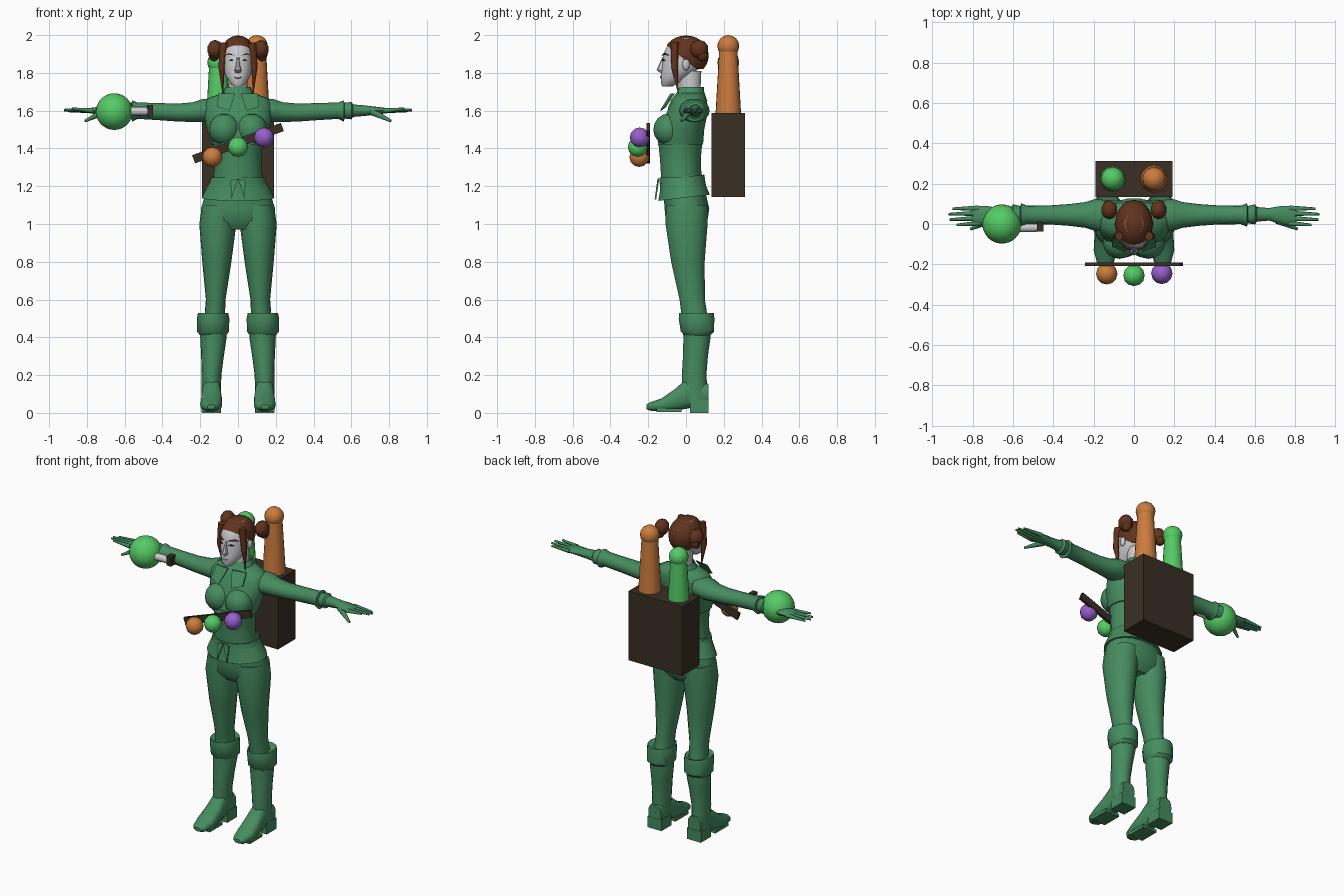
import bpy, bmesh
from math import sin, cos, pi, radians
from mathutils import Vector, Matrix

old = bpy.data.objects.get("Cube")
if old:
    bpy.data.objects.remove(old, do_unlink=True)


def material(name, *rgb):
    m = bpy.data.materials.new(name)
    m.use_nodes = True
    m.diffuse_color = (*rgb, 1)
    m.node_tree.nodes["Principled BSDF"].inputs["Base Color"].default_value = (*rgb, 1)
    return m


CLOTH = material("cloth green", .06, .26, .115)
SKIN = material("pale grey", .6, .6, .62)
HAIR = material("hair brown", .12, .033, .013)
WOOD = material("dark brown", .042, .028, .018)
LIME = material("bright green", .09, .6, .13)
ORANGE = material("orange", .6, .2, .047)
PURPLE = material("purple", .3, .115, .6)


def finish(name, bm, mat, angle=40):
    bmesh.ops.recalc_face_normals(bm, faces=bm.faces[:])
    mesh = bpy.data.meshes.new(name)
    bm.to_mesh(mesh)
    bm.free()
    mesh.materials.append(mat)
    for p in mesh.polygons:
        p.use_smooth = True
    mesh.set_sharp_from_angle(angle=radians(angle))
    ob = bpy.data.objects.new(name, mesh)
    bpy.context.collection.objects.link(ob)
    return ob


def loft(name, rings, mat, axis="z", side=1, n=18, square=1, caps=True):
    """Skin elliptical rings: (position on axis, centre a, centre b, radius a, radius b)."""
    bm = bmesh.new()
    loops = []
    for t, a, b, ra, rb in rings:
        loop = []
        for i in range(n):
            c, s = cos(2 * pi * i / n), sin(2 * pi * i / n)
            u = a + ra * abs(c) ** square * (1 if c > 0 else -1)
            v = b + rb * abs(s) ** square * (1 if s > 0 else -1)
            x, y, z = {"x": (t, u, v), "y": (u, t, v), "z": (u, v, t)}[axis]
            loop.append(bm.verts.new((x * side, y, z)))
        loops.append(loop)
    for lo, hi in zip(loops, loops[1:]):
        for i in range(n):
            j = (i + 1) % n
            bm.faces.new((lo[i], lo[j], hi[j], hi[i]))
    if caps:
        bm.faces.new(loops[0])
        bm.faces.new(loops[-1])
    return finish(name, bm, mat)


def ball(name, at, size, mat, segs=16):
    bm = bmesh.new()
    bmesh.ops.create_uvsphere(bm, u_segments=segs, v_segments=segs // 2, radius=1)
    size = size if isinstance(size, tuple) else (size,) * 3
    bm.transform(Matrix.Translation(at) @ Matrix.Diagonal((*size, 1)))
    return finish(name, bm, mat, 60)


def rod(name, start, end, r0, r1, mat, side=1, n=8):
    a, b = Vector(start), Vector(end)
    a.x *= side
    b.x *= side
    bm = bmesh.new()
    bmesh.ops.create_cone(bm, cap_ends=True, segments=n, radius1=r0, radius2=r1, depth=(b - a).length)
    turn = (b - a).to_track_quat("Z", "Y").to_matrix().to_4x4()
    bm.transform(Matrix.Translation((a + b) / 2) @ turn)
    return finish(name, bm, mat, 50)


def box(name, at, size, mat, tilt=0):
    bm = bmesh.new()
    bmesh.ops.create_cube(bm, size=1)
    bm.transform(Matrix.Translation(at) @ Matrix.Rotation(radians(tilt), 4, "Y") @ Matrix.Diagonal((*size, 1)))
    return finish(name, bm, mat)


def plate(name, outline, mat, side=1, depth=.008):
    """Thin sheet from a few points, thickened along y."""
    bm = bmesh.new()
    f = bm.faces.new([bm.verts.new((x * side, y, z)) for x, y, z in outline])
    new = bmesh.ops.extrude_face_region(bm, geom=[f])["geom"]
    bmesh.ops.translate(bm, vec=(0, -depth, 0), verts=[v for v in new if isinstance(v, bmesh.types.BMVert)])
    return finish(name, bm, mat)


# Torso: cropped jacket over a waistcoat with a flared hem
loft("jacket", [(1.42, 0, -.03, .137, .122), (1.5, 0, -.02, .165, .118), (1.57, 0, 0, .18, .112),
                (1.63, 0, .015, .182, .1), (1.665, 0, .02, .16, .09), (1.695, 0, .025, .08, .065)],
     CLOTH, square=.9)
loft("waistcoat", [(1.2, 0, -.02, .137, .113), (1.3, 0, -.028, .124, .108),
                   (1.37, 0, -.03, .124, .112), (1.45, 0, -.03, .135, .12)], CLOTH)
hem = loft("jacket_hem", [(1.14, 0, -.01, .192, .138), (1.19, 0, -.016, .168, .124),
                          (1.25, 0, -.02, .136, .118)], CLOTH)
for v in hem.data.vertices:
    v.co.z += .12 * v.co.y
loft("belt", [(1.215, 0, -.02, .152, .122), (1.245, 0, -.02, .142, .122)], CLOTH)
loft("hips", [(.97, 0, 0, .12, .07), (1.02, 0, .003, .195, .112), (1.08, 0, .005, .197, .12),
              (1.18, 0, -.01, .165, .112)], CLOTH, square=.9)
loft("collar", [(1.65, 0, .015, .115, .1), (1.7, 0, .025, .078, .072), (1.725, 0, .03, .066, .066)],
     CLOTH, caps=False)
loft("neck", [(1.66, 0, .02, .055, .055), (1.72, 0, .022, .05, .056), (1.81, 0, .02, .052, .062)], SKIN)

for side, tag in ((1, "left"), (-1, "right")):
    ball(tag + "_bust", (side * .072, -.09, 1.5), (.083, .083, .085), CLOTH)
    plate(tag + "_lapel", [(.015, -.075, 1.69), (.105, -.06, 1.69), (.11, -.105, 1.62),
                           (.045, -.13, 1.6)], CLOTH, side)
    plate(tag + "_belt_tail", [(0, -.143, 1.24), (.04, -.143, 1.23), (.035, -.158, 1.13)], CLOTH, side)

    # Legs, boots and turned-down cuffs
    loft(tag + "_leg", [(1.1, .1, .005, .09, .113), (1, .107, .003, .098, .113), (.8, .112, .01, .077, .09),
                        (.6, .118, .033, .052, .068), (.48, .125, .05, .055, .07)], CLOTH, side=side)
    loft(tag + "_boot_shaft", [(.47, .13, .055, .068, .075), (.4, .13, .058, .07, .073),
                               (.3, .135, .05, .06, .067), (.2, .14, .043, .052, .066),
                               (.07, .142, .05, .05, .068)], CLOTH, side=side)
    loft(tag + "_boot_cuff", [(.515, .13, .05, .06, .07), (.53, .132, .055, .08, .094),
                              (.5, .132, .056, .086, .097), (.43, .132, .06, .085, .09),
                              (.41, .132, .06, .068, .07)], CLOTH, side=side, n=14)
    loft(tag + "_boot_foot", [(.118, .14, .1, .045, .055), (0, .14, .1, .05, .08), (-.06, .14, .068, .056, .058),
                              (-.13, .142, .043, .058, .034), (-.19, .142, .034, .042, .023),
                              (-.21, .142, .032, .02, .012)], CLOTH, "y", side, 14, .75)
    box(tag + "_boot_heel", (side * .14, .07, .035), (.1, .1, .07), CLOTH)
    box(tag + "_boot_sole", (side * .142, -.09, .014), (.1, .13, .018), CLOTH)

    # Sleeves, flared gloves and spread fingers
    loft(tag + "_sleeve", [(.12, .04, 1.605, .075, .06), (.19, .045, 1.6, .08, .062), (.24, .045, 1.592, .064, .053),
                           (.32, .045, 1.59, .054, .048), (.42, .045, 1.595, .047, .046),
                           (.53, .045, 1.6, .046, .044), (.56, .045, 1.598, .058, .057),
                           (.565, .045, 1.6, .04, .04)], CLOTH, "x", side)
    loft(tag + "_glove", [(.55, .045, 1.6, .04, .04), (.6, .048, 1.6, .05, .046), (.61, .048, 1.6, .036, .033),
                          (.67, .048, 1.6, .031, .028), (.72, .045, 1.6, .043, .022),
                          (.78, .04, 1.6, .05, .015), (.8, .04, 1.6, .044, .01)], CLOTH, "x", side, 12)
    for k, tip in enumerate((.88, .915, .92, .9)):
        rod(f"{tag}_finger_{k + 1}", (.77, .003 + .025 * k, 1.6), (tip, -.005 + .027 * k, 1.61 - .004 * k),
            .014, .006, CLOTH, side)
    rod(tag + "_thumb", (.71, .02, 1.595), (.81, -.025, 1.545), .02, .007, CLOTH, side)

    # Face details and hair at the sides
    ball(tag + "_ear", (side * .086, 0, 1.845), (.012, .02, .032), SKIN, 10)
    plate(tag + "_brow", [(.014, -.122, 1.892), (.05, -.109, 1.905), (.068, -.088, 1.892),
                          (.05, -.109, 1.897)], HAIR, side)
    plate(tag + "_eye", [(.02, -.122, 1.867), (.035, -.118, 1.873), (.052, -.108, 1.866),
                         (.035, -.118, 1.863)], WOOD, side)
    rod(tag + "_hair_lock", (.074, -.06, 1.96), (.087, -.06, 1.82), .022, .017, HAIR, side)
    rod(tag + "_hair_lock_tip", (.087, -.06, 1.825), (.08, -.04, 1.69), .017, .002, HAIR, side)
    ball(tag + "_hair_bun", (side * .122, .07, 1.925), (.043, .05, .05), HAIR, 10)
    ball(tag + "_hair_bun_knot", (side * .127, .085, 1.895), (.03, .034, .036), HAIR, 8)

# Head and nose
loft("head", [(1.728, 0, -.098, .022, .028), (1.745, 0, -.088, .043, .046), (1.79, 0, -.05, .069, .083),
              (1.84, 0, -.018, .081, .108), (1.9, 0, -.008, .084, .113), (1.95, 0, 0, .076, .098),
              (1.985, 0, 0, .045, .055)], SKIN)
loft("nose", [(1.8, 0, -.125, .015, .01), (1.815, 0, -.132, .018, .024), (1.84, 0, -.125, .011, .02),
              (1.885, 0, -.115, .008, .01)], SKIN, n=8)
loft("lips", [(1.765, 0, -.118, .012, .012), (1.775, 0, -.124, .022, .014), (1.787, 0, -.124, .014, .012)],
     SKIN, n=8)

# Hair cap, trimmed along a sloping hairline
bm = bmesh.new()
bmesh.ops.create_uvsphere(bm, u_segments=20, v_segments=14, radius=1)
bm.transform(Matrix.Translation((0, 0, 1.89)) @ Matrix.Diagonal((.094, .12, .108, 1)))
for point, normal in (((0, 0, 1.865), (0, .8, 1)), ((0, 0, 1.82), (0, 0, 1))):
    bmesh.ops.bisect_plane(bm, geom=bm.verts[:] + bm.edges[:] + bm.faces[:], plane_co=point,
                           plane_no=normal, clear_inner=True)
finish("hair_cap", bm, HAIR)

# Backpack with two capped canisters
box("backpack", (0, .223, 1.366), (.38, .177, .444), WOOD)
for name, x, top, mat in (("green", -.105, 1.855, LIME), ("orange", .1, 1.942, ORANGE)):
    rod(name + "_canister", (x, .224, top - .4), (x, .224, top), .07, .047, mat, n=20)
    ball(name + "_canister_cap", (x, .224, top), .058, mat)

# Slanted bandolier bar carrying three orbs
box("bandolier_bar", (0, -.2, 1.428), (.5, .018, .046), WOOD, -20)
for name, x, y, z, mat in (("orange", -.135, -.247, 1.355, ORANGE), ("green", 0, -.255, 1.408, LIME),
                           ("purple", .138, -.245, 1.458, PURPLE)):
    ball(name + "_orb", (x, y, z), .053, mat, 12)

# Wrist launcher and its large orb
ball("launcher_orb", (-.655, 0, 1.595), .097, LIME, 32)
rod("launcher_barrel", (-.48, -.018, 1.597), (-.575, -.018, 1.597), .022, .022, SKIN, n=12)
box("launcher_grip", (-.465, -.015, 1.6), (.032, .045, .06), WOOD)
